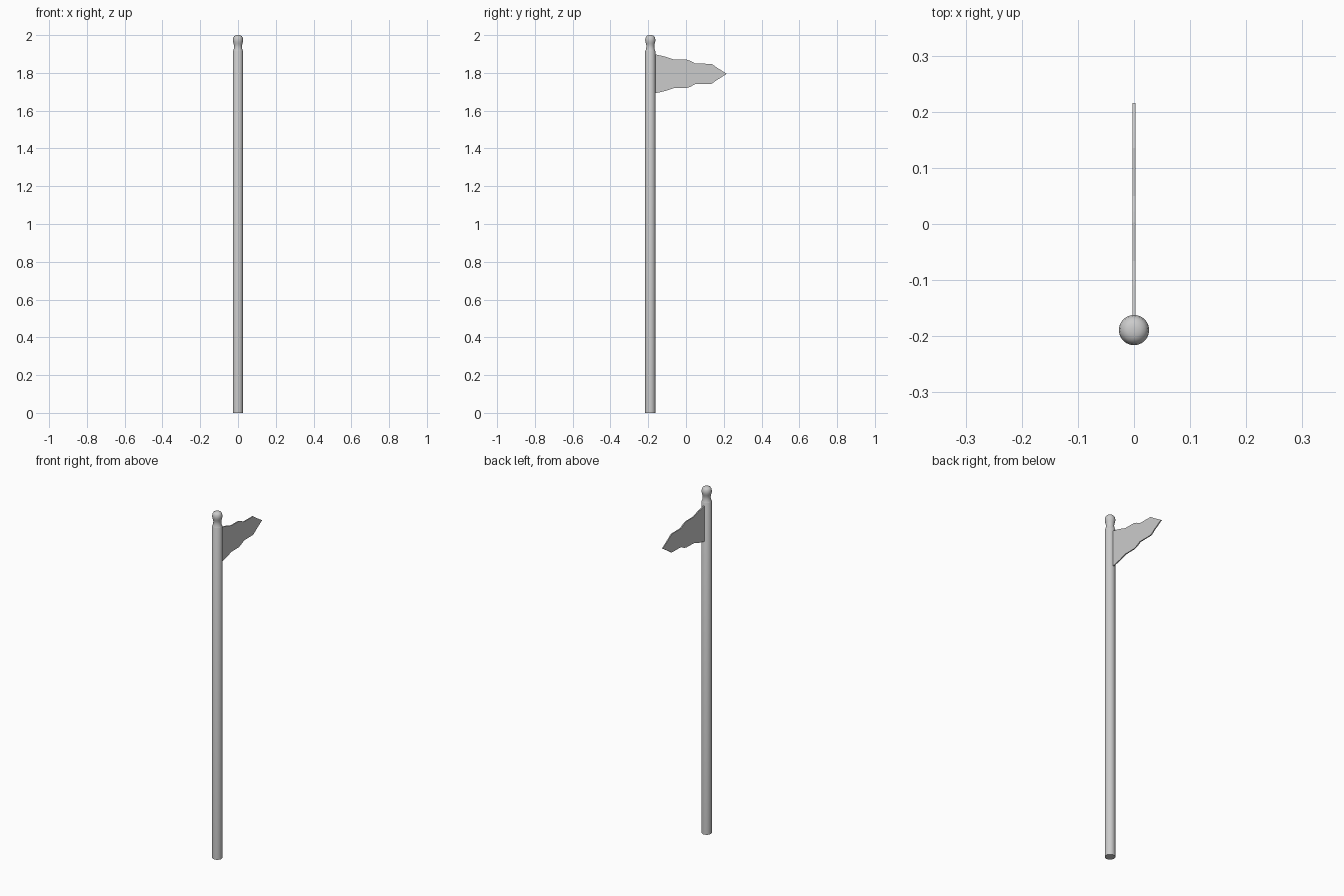
import bpy, bmesh, math

if "Cube" in bpy.data.objects:
    bpy.data.objects.remove(bpy.data.objects["Cube"])

POLE_Y = -0.189


def finish(name, bm, smooth):
    bmesh.ops.recalc_face_normals(bm, faces=bm.faces)
    mesh = bpy.data.meshes.new(name)
    bm.to_mesh(mesh)
    bm.free()
    obj = bpy.data.objects.new(name, mesh)
    bpy.context.collection.objects.link(obj)
    if smooth:
        bpy.ops.object.select_all(action='DESELECT')
        obj.select_set(True)
        bpy.context.view_layer.objects.active = obj
        bpy.ops.object.shade_smooth_by_angle(angle=math.radians(40))
    return obj


def lathe(name, profile, sides=24):
    # Stack rings of (radius, z), bridge them and cap both ends
    bm = bmesh.new()
    rings = []
    for r, z in profile:
        rings.append([bm.verts.new((r * math.cos(2 * math.pi * i / sides),
                                    POLE_Y + r * math.sin(2 * math.pi * i / sides), z))
                      for i in range(sides)])
    for a, b in zip(rings, rings[1:]):
        for i in range(sides):
            j = (i + 1) % sides
            bm.faces.new((a[i], a[j], b[j], b[i]))
    bm.faces.new(rings[0])
    bm.faces.new(rings[-1])
    return finish(name, bm, True)


# Pole shaft
lathe("pole", [(0.027, 0), (0.027, 1.915), (0.025, 1.919)])

# Finial: waisted neck flaring into a rounded knob
lathe("finial", [(0.025, 1.919), (0.0225, 1.927), (0.021, 1.938), (0.0215, 1.948),
                 (0.024, 1.957), (0.0265, 1.967), (0.027, 1.976), (0.025, 1.987),
                 (0.020, 1.995), (0.012, 1.999), (0.004, 2.0)])

# Pennant: stepped, wavy edges narrowing to a point
top = [(-0.18, 1.90), (-0.163, 1.898), (-0.11, 1.886), (-0.066, 1.871), (0.003, 1.870),
       (0.022, 1.864), (0.05, 1.849), (0.135, 1.848), (0.165, 1.827)]
bottom = [(y, 3.59 - z) for y, z in reversed(top)]
bm = bmesh.new()
face = bm.faces.new([bm.verts.new((-0.003, y, z))
                     for y, z in top + [(0.216, 1.795)] + bottom])
ext = bmesh.ops.extrude_face_region(bm, geom=[face], use_keep_orig=True)
bmesh.ops.translate(bm, vec=(0.006, 0, 0),
                    verts=[v for v in ext["geom"] if isinstance(v, bmesh.types.BMVert)])
finish("pennant", bm, False)
